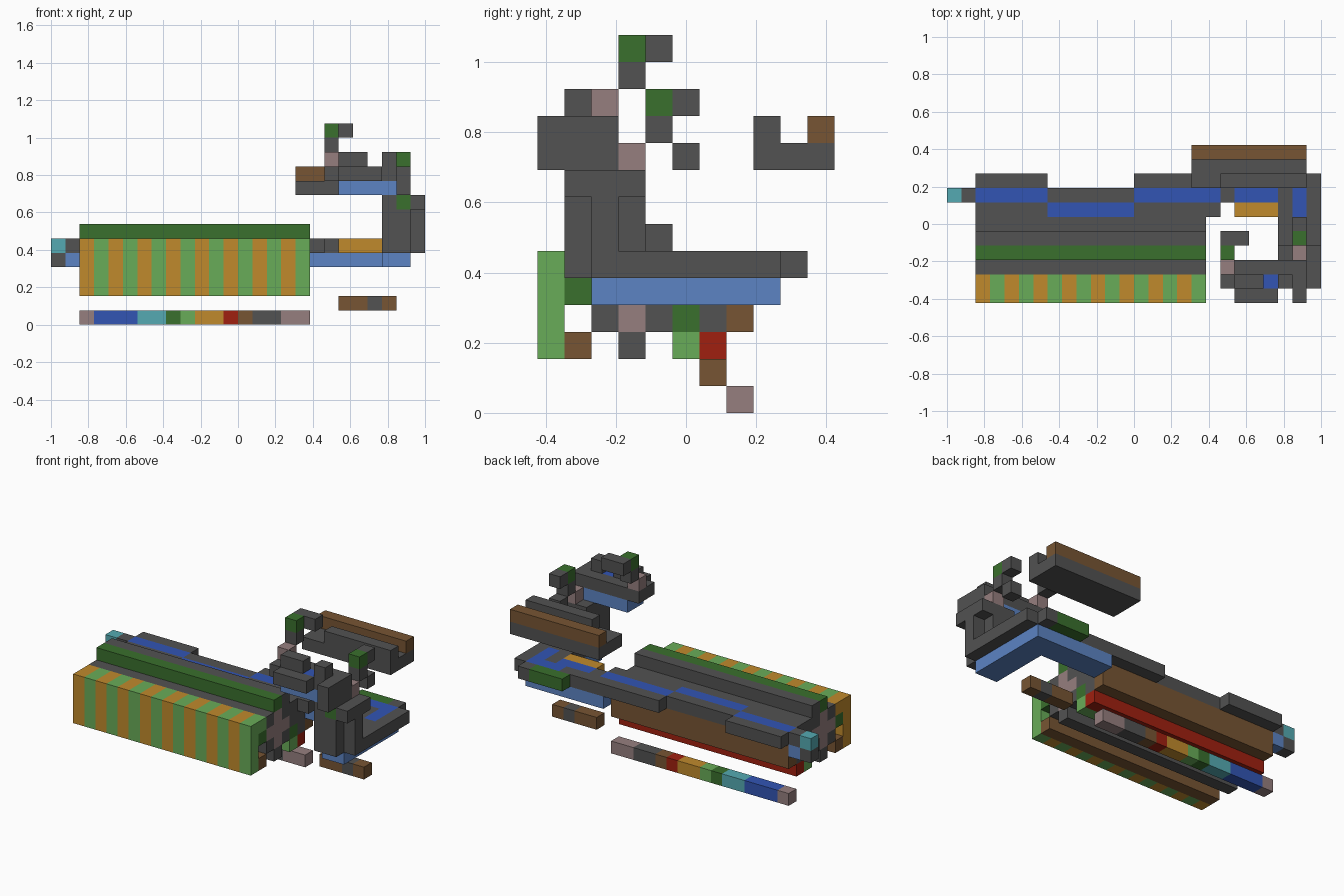
import bpy
import bmesh
from mathutils import Vector

UNIT = 2 / 26
ORIGIN = Vector((-1, -5.5 * UNIT, 0))

old = bpy.data.objects.get("Cube")
if old:
    bpy.data.objects.remove(old, do_unlink=True)


def make_material(name, hexcode):
    """Flat material from a hex colour, stored as linear values."""
    raw = [int(hexcode[n:n + 2], 16) / 255 for n in (0, 2, 4)]
    lin = [c / 12.92 if c < 0.04 else ((c + 0.055) / 1.055) ** 2.4 for c in raw]
    mat = bpy.data.materials.new(name)
    mat.use_nodes = True
    mat.diffuse_color = (*lin, 1)
    mat.node_tree.nodes["Principled BSDF"].inputs["Base Color"].default_value = (*lin, 1)
    return mat


grey = make_material("dark grey", "525252")
mauve = make_material("mauve", "967F7F")
brown = make_material("brown", "775533")
green = make_material("dark green", "3A702D")
lime = make_material("light green", "69AC58")
orange = make_material("orange", "C08A2C")
red = make_material("red", "A02010")
teal = make_material("teal", "55AAB2")
blue = make_material("deep blue", "3255B4")
sky = make_material("light blue", "5C84C4")


def block(name, mat, x, y, z):
    """Box on the unit grid; each axis is a cell number or a (start, end) pair."""
    spans = [s if isinstance(s, tuple) else (s, s + 1) for s in (x, y, z)]
    low = Vector([s[0] for s in spans])
    size = Vector([s[1] - s[0] for s in spans])
    bm = bmesh.new()
    bmesh.ops.create_cube(bm, size=1)
    for v in bm.verts:
        v.co = ORIGIN + (low + (v.co + Vector((0.5, 0.5, 0.5))) * size) * UNIT
    mesh = bpy.data.meshes.new(name)
    bm.to_mesh(mesh)
    bm.free()
    mesh.materials.append(mat)
    obj = bpy.data.objects.new(name, mesh)
    bpy.context.collection.objects.link(obj)
    return obj


BODY = (2, 18)

# Striped front guard
for cell in range(*BODY):
    mat = lime if cell % 2 else orange
    block("guard_stripe", mat, cell, 0, (2, 6))
    block("guard_top_stripe", mat, cell, 1, 5)
block("guard_lower_lip", brown, BODY, 1, 2)
block("guard_bracket", green, BODY, 1, 4)

# Long body rails
block("barrel_front_rail", grey, BODY, 2, 3)
block("barrel_core", mauve, BODY, 3, (3, 6))
block("barrel_core_wide", mauve, BODY, 2, 4)
block("barrel_core_rear", mauve, BODY, 4, 4)
block("barrel_lower_rail", grey, BODY, 3, 2)
block("barrel_rear_rail", grey, BODY, 4, 3)
block("barrel_front_top", grey, BODY, 2, 5)
block("barrel_rear_top", grey, BODY, 4, (5, 7))
block("sight_rail", green, BODY, 3, 6)
block("lower_light_rail", lime, BODY, 5, 2)
block("inner_green_rail", green, BODY, 5, 3)
block("red_rail", red, BODY, 6, 2)
block("inner_grey_rail", grey, BODY, 6, 3)
block("inner_fill", grey, BODY, (5, 7), 4)
block("rear_panel", brown, BODY, 7, (3, 5))

# Top deck with its stepped inlay
block("deck", grey, BODY, 5, 5)
for start, end, row in ((2, 7, 7), (7, 13, 6), (13, 19, 7)):
    block("deck_inlay", blue, (start, end), row, 5)
    block("deck_rear_edge", grey, (start, end), row + 1, 5)
    if row == 7:
        block("deck_inner_edge", grey, (start, end), 6, 5)

# Muzzle
block("muzzle_tip", teal, 0, 7, 5)
block("muzzle_tip_base", grey, 0, 7, 4)
block("muzzle_neck", grey, 1, 7, 5)
block("muzzle_neck_base", sky, 1, 7, 4)

# Stock frame
block("stock_base", sky, (18, 25), (7, 9), 4)
block("stock_arm_base", sky, (23, 25), (2, 7), 4)
block("stock_orange_inlay", orange, (20, 23), 6, 5)
block("stock_inlay", blue, (20, 23), 7, 5)
block("stock_joint", grey, 19, 7, 5)
block("stock_rear_rim", grey, (19, 22), 8, 5)
block("stock_rear_inlay", blue, (22, 25), 8, 5)
block("stock_side_inlay", blue, 24, (6, 8), 5)
block("stock_inner_rim", grey, 23, (4, 8), 5)
block("stock_arm_top", grey, 24, (4, 6), 5)
block("stock_outer_rim", grey, 25, (2, 9), 5)
block("stock_back_plate", green, (21, 24), 9, 5)
block("stock_back_corner", grey, 24, 9, 5)

# Grip tower
block("grip_core", grey, (23, 25), (1, 4), (5, 8))
block("grip_rib", grey, 25, 2, (6, 9))
block("grip_cap", grey, 25, (1, 4), 8)
block("grip_top", grey, (23, 25), (2, 4), 8)
block("grip_front_corner", grey, 23, 1, 8)
block("grip_button", green, 24, 1, 8)

# Upper mechanism
block("upper_base", sky, (20, 24), (1, 3), 9)
block("upper_side", grey, 24, (0, 3), (9, 11))
block("upper_front", grey, (20, 23), 0, 10)
block("upper_deck", grey, (19, 22), 1, 10)
block("upper_inlay", blue, 22, 1, 10)
block("upper_corner", grey, 23, 1, (10, 12))
block("upper_ridge", grey, (20, 22), 1, 11)
block("upper_rear", grey, (20, 24), 2, 10)
block("upper_left_foot", grey, 19, 2, 10)

# Tall hook and small hook
block("tall_hook_base", mauve, 19, 2, 11)
block("tall_hook_post", grey, 19, 3, 12)
block("tall_hook_tip", green, 19, 3, 13)
block("tall_hook_bar", grey, (19, 21), 4, 13)
block("small_hook_base", mauve, 24, 3, 9)
block("small_hook_post", grey, 24, 4, 10)
block("small_hook_tip", green, 24, 4, 11)
block("small_hook_bar", grey, 24, 5, 11)
block("small_hook_drop", grey, 24, 5, 9)

# Rear tray
block("tray_floor", grey, (17, 25), (8, 11), 9)
block("tray_front_wall", grey, (19, 25), 8, 10)
block("tray_back_wall", brown, (17, 25), 10, 10)

# Floating lower bar
block("lower_bar_left", brown, (20, 22), 6, 1)
block("lower_bar_middle", grey, 22, 6, 1)
block("lower_bar_right", brown, 23, 6, 1)

# Coloured strip along the ground
cell = BODY[0]
for mat, length in ((mauve, 1), (blue, 3), (teal, 2), (green, 1), (lime, 1),
                    (orange, 2), (red, 1), (brown, 1), (grey, 2), (mauve, 2)):
    block("ground_strip", mat, (cell, cell + length), 7, 0)
    cell += length
